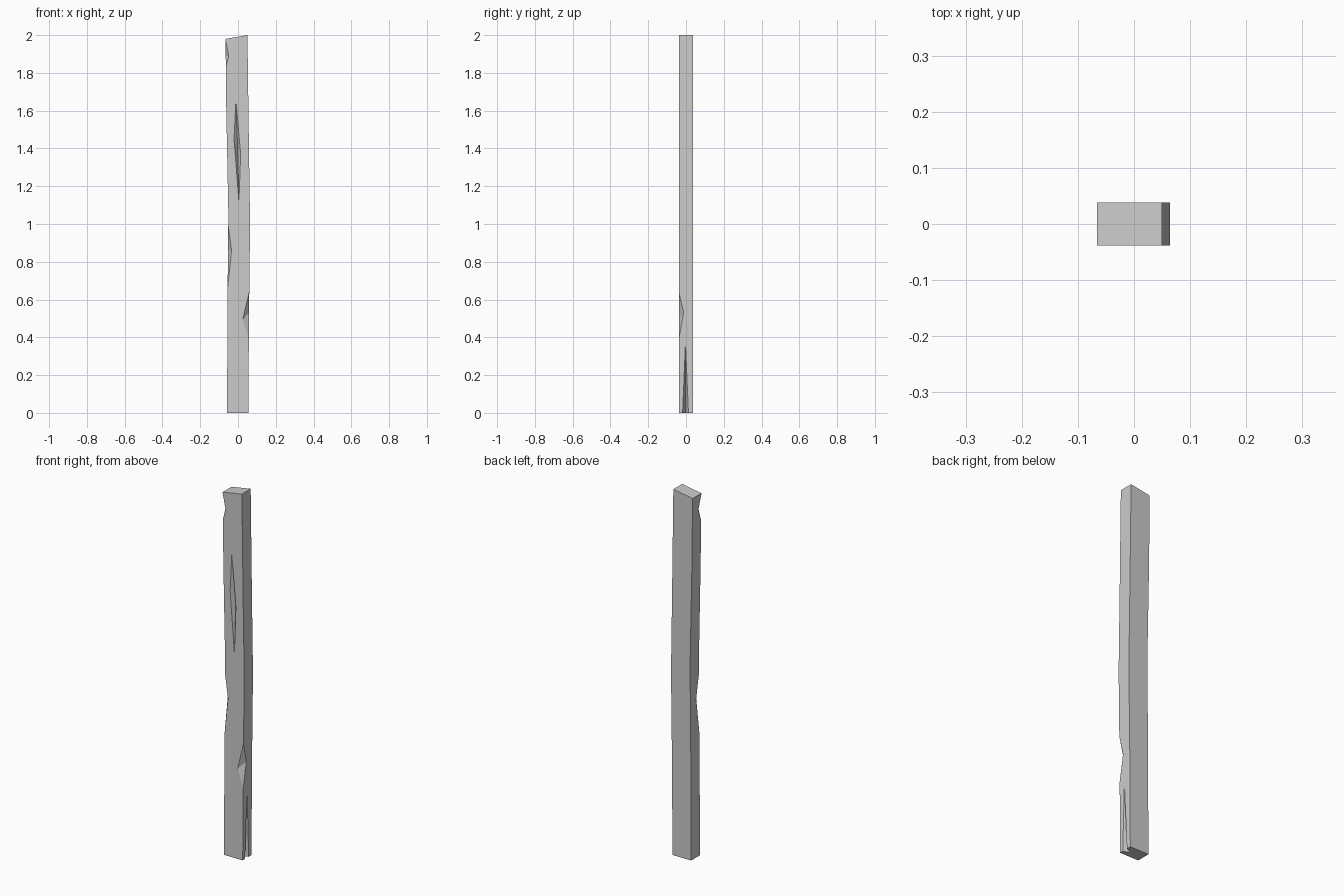
import bpy, bmesh
from mathutils import Vector

if "Cube" in bpy.data.objects:
    bpy.data.objects.remove(bpy.data.objects["Cube"])

HY = 0.038
# Front outline of the plank, (x, z) up each side
RIGHT = [(0.055, 0), (0.058, 0.5), (0.064, 1.0), (0.058, 1.4), (0.05, 2.0)]
LEFT = [(-0.058, 0), (-0.055, 0.66), (-0.051, 1.05), (-0.062, 1.6), (-0.066, 1.98)]


def edge_x(side, z):
    for (x0, z0), (x1, z1) in zip(side, side[1:]):
        if z <= z1:
            return x0 + (x1 - x0) * (z - z0) / (z1 - z0)
    return side[-1][0]


def make_object(name, bm):
    bmesh.ops.recalc_face_normals(bm, faces=bm.faces)
    mesh = bpy.data.meshes.new(name)
    bm.to_mesh(mesh)
    bm.free()
    ob = bpy.data.objects.new(name, mesh)
    bpy.context.collection.objects.link(ob)
    return ob


# Plank body: outline extruded through its thickness
bm = bmesh.new()
outline = RIGHT + LEFT[::-1]
face = bm.faces.new([bm.verts.new((x, -HY, z)) for x, z in outline])
ext = bmesh.ops.extrude_face_region(bm, geom=[face])
bmesh.ops.translate(bm, vec=(0, 2 * HY, 0),
                    verts=[g for g in ext["geom"] if isinstance(g, bmesh.types.BMVert)])
plank = make_object("wooden_plank", bm)


def cut(name, points, pivot, grow=1.6):
    """Carve a convex wedge, grown about its deepest point so it breaks the surface."""
    bm = bmesh.new()
    pivot = Vector(pivot)
    for p in points:
        bm.verts.new(pivot + (Vector(p) - pivot) * grow)
    bmesh.ops.convex_hull(bm, input=bm.verts[:])
    ob = make_object(name, bm)
    ob.hide_render = True
    mod = plank.modifiers.new(name, 'BOOLEAN')
    mod.operation = 'DIFFERENCE'
    mod.solver = 'EXACT'
    mod.object = ob
    return ob


def corner_chip(name, side, top, bottom, front, side_pt):
    t = (edge_x(side, top), -HY, top)
    b = (edge_x(side, bottom), -HY, bottom)
    f = Vector((front[0], -HY, front[1]))
    s = Vector((edge_x(side, side_pt[1]), side_pt[0], side_pt[1]))
    return cut(name, [t, b, f, s], (f + s) / 2)


cutters = [
    # Chips knocked out of the front edges
    corner_chip("top_left_chip", LEFT, 1.975, 1.83, (-0.049, 1.89), (-0.012, 1.89)),
    corner_chip("middle_left_chip", LEFT, 0.99, 0.66, (-0.034, 0.86), (-0.012, 0.86)),
    corner_chip("lower_right_chip", RIGHT, 0.64, 0.39, (0.025, 0.495), (-0.012, 0.53)),
    # Diamond gouge in the front face
    cut("front_gouge", [(-0.011, -HY, 1.655), (0.014, -HY, 1.37), (0.005, -HY, 1.115),
                        (-0.021, -HY, 1.45), (-0.002, -0.016, 1.4)], (-0.002, -0.016, 1.4)),
    # Split at the foot of the right side
    cut("foot_split", [(0.055, -0.018, 0), (0.055, 0.013, 0), (0.057, -0.003, 0.37),
                       (0.015, -0.003, 0)], (0.036, -0.003, 0.185), 2.0),
]

# Bake the cuts and remove the cutters
bpy.context.view_layer.update()
dg = bpy.context.evaluated_depsgraph_get()
carved = bpy.data.meshes.new_from_object(plank.evaluated_get(dg))
plank.modifiers.clear()
plank.data = carved
for ob in cutters:
    bpy.data.objects.remove(ob)
